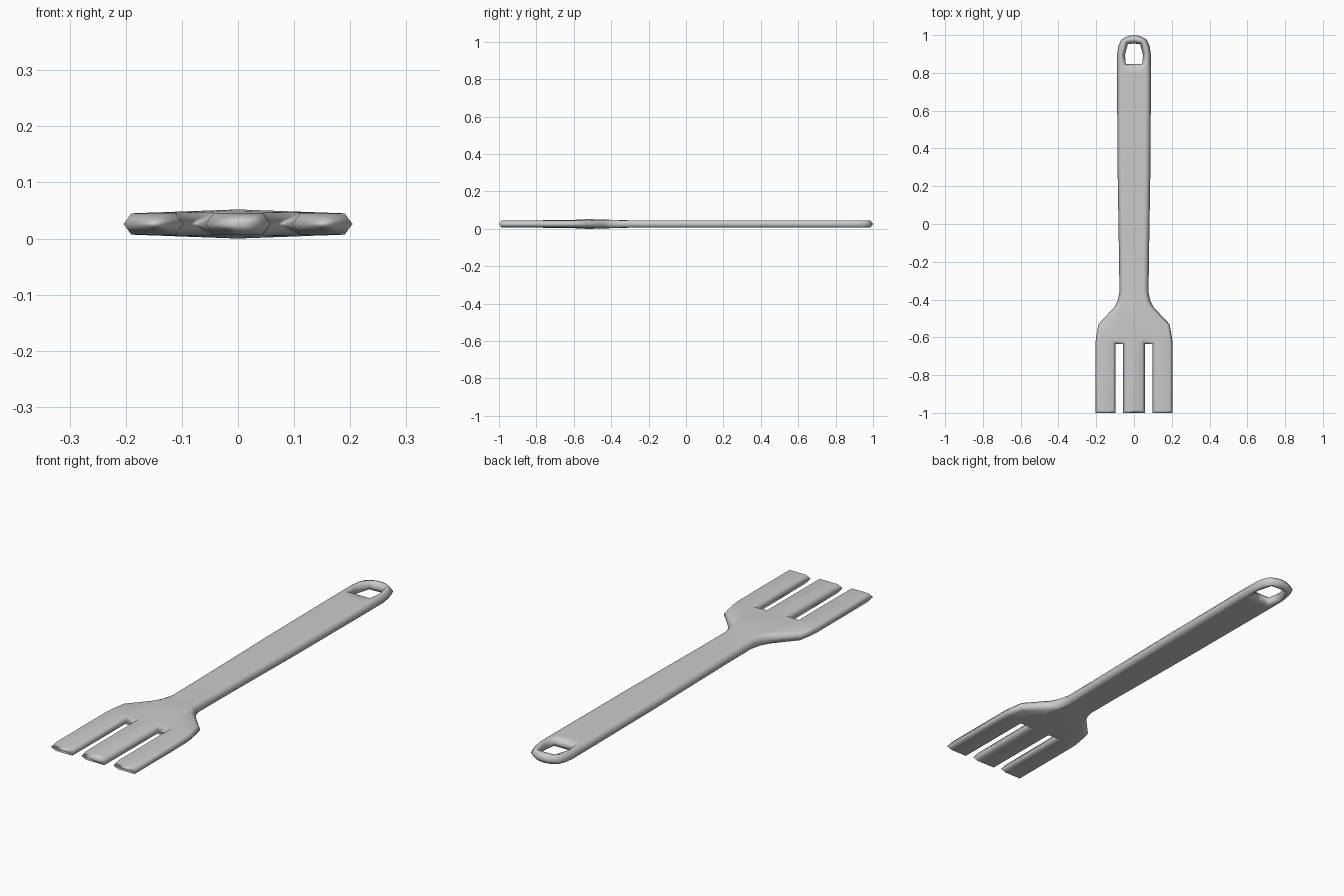
import bpy, bmesh, math

cube = bpy.data.objects.get("Cube")
if cube:
    bpy.data.objects.remove(cube)

grey = bpy.data.materials.new("plain grey")
grey.use_nodes = True
colour = (0.6, 0.6, 0.6, 1)
grey.diffuse_color = colour
grey.node_tree.nodes["Principled BSDF"].inputs["Base Color"].default_value = colour

MID, HALF, BEVEL = 0.026, 0.019, 0.014

# Outline stations: y, three half widths (inner, middle, outer), end curvature
rows = [
    (-1.0, .058, .097, .204, 0),     # tine tips
    (-.635, .058, .097, .204, 0),    # slot ends
    (-.6, .055, .095, .201, 0),
    (-.53, .05, .09, .188, 0),       # shoulders
    (-.44, .03, .07, .103, 0),
    (-.405, .03, .06, .086, 0),
    (-.36, .025, .05, .077, 0),      # neck
    (-.2, .025, .05, .079, 0),
    (.3, .03, .055, .087, 0),
    (.8, .038, .062, .090, 0),
    (.847, .043, .066, .090, 0),     # hole starts
    (.895, .048, .069, .090, 0),
    (.955, .032, .058, .083, 2),     # hole ends
    (1.0, .026, .049, .068, 5.4),    # rounded handle end
]
SLOT_ROW, HOLE_ROWS = 0, (10, 11)


def is_open(row, col):
    """Cells left out for the slots and the hanging hole."""
    return (row == SLOT_ROW and col in (1, 4)) or (row in HOLE_ROWS and col in (2, 3))


# Flat plate from quads
bm = bmesh.new()
grid = []
for y, a, b, c, k in rows:
    grid.append([bm.verts.new((x, y - k * x * x, 0)) for x in (-c, -b, -a, 0, a, b, c)])
for r in range(len(rows) - 1):
    for c in range(6):
        if not is_open(r, c):
            lo, hi = grid[r], grid[r + 1]
            bm.faces.new((lo[c], lo[c + 1], hi[c + 1], hi[c]))
bmesh.ops.delete(bm, geom=[v for v in bm.verts if not v.link_faces], context='VERTS')

# Chamfer: raise everything inside the rim, swelling gently at the head
rim = {v for v in bm.verts if v.is_boundary}
bmesh.ops.inset_region(bm, faces=bm.faces[:], thickness=BEVEL,
                       use_boundary=True, use_even_offset=True)
for v in bm.verts:
    if not v.is_boundary:
        swell = math.exp(-((v.co.y + .5) / .11) ** 2) * max(0, 1 - abs(v.co.x) / .19)
        v.co.z = HALF + .0075 * swell
bmesh.ops.recalc_face_normals(bm, faces=bm.faces[:])
if sum(f.normal.z for f in bm.faces) < 0:
    bmesh.ops.reverse_faces(bm, faces=bm.faces[:])

mesh = bpy.data.meshes.new("fork")
bm.to_mesh(mesh)
bm.free()
mesh.materials.append(grey)
mesh.shade_smooth()
fork = bpy.data.objects.new("fork", mesh)
fork.location.z = MID
bpy.context.collection.objects.link(fork)

# Underside by mirroring, then clean shading on the flats
mirror = fork.modifiers.new("underside", 'MIRROR')
mirror.use_axis = (False, False, True)
mirror.merge_threshold = 0.0005
fork.modifiers.new("shading", 'WEIGHTED_NORMAL')
